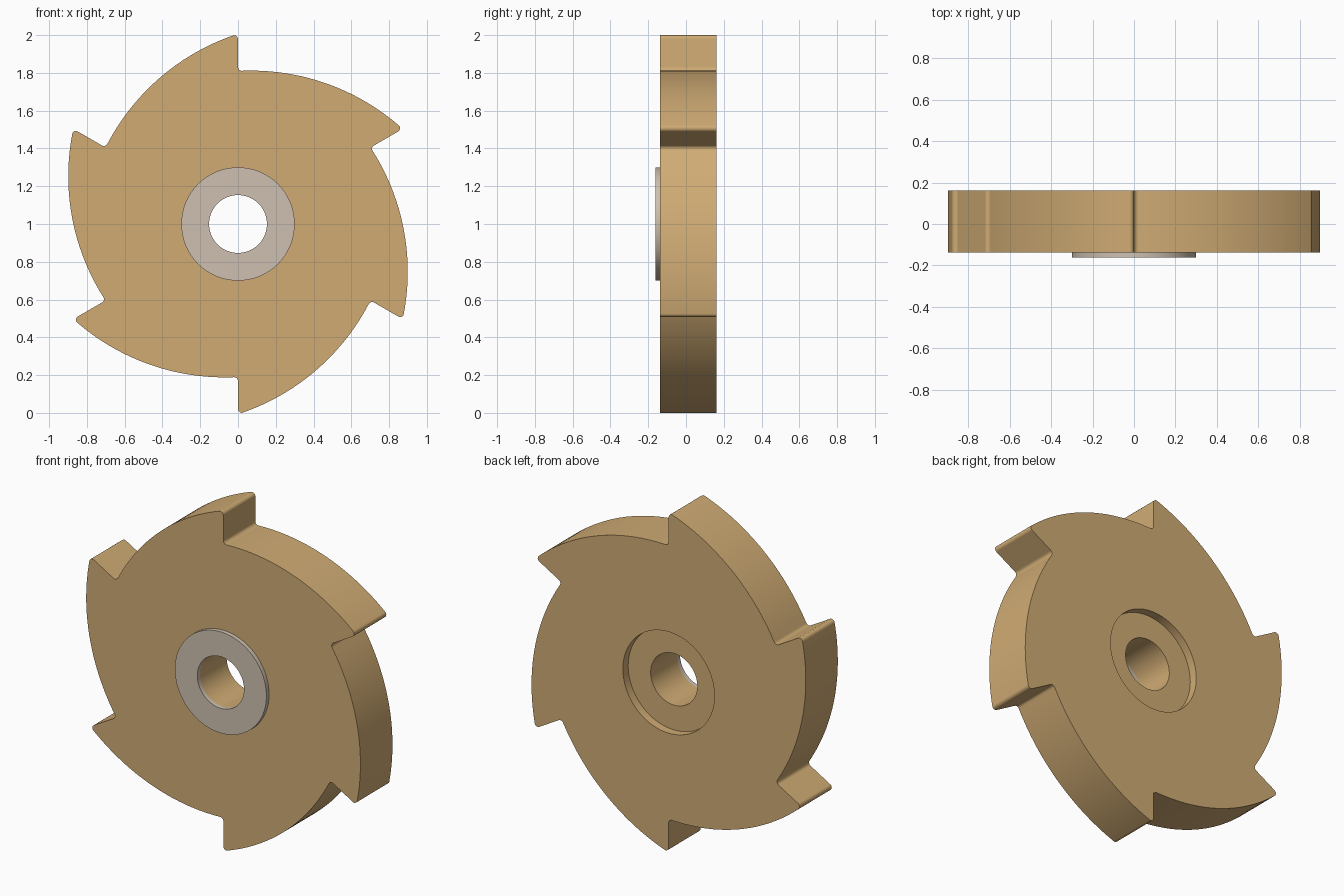
import bpy, bmesh, math
from mathutils import Vector

if "Cube" in bpy.data.objects:
    bpy.data.objects.remove(bpy.data.objects["Cube"])

TEETH = 6
TIP, ROOT = 1.007, 0.81          # tooth radii before rounding
BORE, RING = 0.153, 0.30
Y0, Y1 = -0.1375, 0.1625         # wheel faces
CZ = 1.0                         # axle height


def material(name, rgb):
    m = bpy.data.materials.new(name)
    m.diffuse_color = (*rgb, 1)
    m.use_nodes = True
    m.node_tree.nodes["Principled BSDF"].inputs["Base Color"].default_value = m.diffuse_color
    return m


def prism(name, outline, y0, y1, mat=None):
    """Closed prism from an (x, z) outline, extruded along y."""
    bm = bmesh.new()
    face = bm.faces.new([bm.verts.new((p[0], y0, p[1] + CZ)) for p in outline])
    ext = bmesh.ops.extrude_face_region(bm, geom=[face], use_keep_orig=True)
    verts = [v for v in ext["geom"] if isinstance(v, bmesh.types.BMVert)]
    bmesh.ops.translate(bm, verts=verts, vec=(0, y1 - y0, 0))
    bmesh.ops.recalc_face_normals(bm, faces=bm.faces)
    me = bpy.data.meshes.new(name)
    bm.to_mesh(me)
    bm.free()
    ob = bpy.data.objects.new(name, me)
    bpy.context.collection.objects.link(ob)
    if mat:
        me.materials.append(mat)
    return ob


def circle(r, n=96):
    return [(r * math.cos(2 * math.pi * i / n), r * math.sin(2 * math.pi * i / n)) for i in range(n)]


def cut(ob, cutter):
    mod = ob.modifiers.new("cut", 'BOOLEAN')
    mod.operation, mod.solver, mod.object = 'DIFFERENCE', 'EXACT', cutter
    bpy.context.view_layer.objects.active = ob
    bpy.ops.object.modifier_apply(modifier=mod.name)
    bpy.data.objects.remove(cutter)


def fillet(p, d1, d2, r, n=6):
    """Rounded corner at p between directions d1 and d2."""
    h = d1.angle(d2) / 2
    c = p + (d1 + d2).normalized() * r / math.sin(h)
    t = r / math.tan(h)
    a, b = p + d1 * t - c, p + d2 * t - c
    return [c + a.lerp(b, i / n).normalized() * r for i in range(n + 1)]


def turn(p, a):
    """Rotate a 2D point counter-clockwise."""
    c, s = math.cos(a), math.sin(a)
    return Vector((c * p.x - s * p.y, s * p.x + c * p.y))


def smooth(ob):
    bpy.ops.object.select_all(action='DESELECT')
    ob.select_set(True)
    bpy.context.view_layer.objects.active = ob
    bpy.ops.object.shade_smooth_by_angle(angle=math.radians(30))


# One tooth: rounded tip, radial face, rounded root, long arc to the next tip
step = 2 * math.pi / TEETH
tip, root = Vector((0, TIP)), Vector((0, ROOT))
next_tip = turn(tip, -step)
cx = 0.07
cy = ((TIP ** 2 - ROOT ** 2) / 2 - cx * next_tip.x) / (next_tip.y - ROOT)
center = Vector((cx, cy))
radius = (root - center).length

n = (tip - turn(center, step)).normalized()
tooth = fillet(tip, Vector((-n.y, n.x)), Vector((0, -1)), 0.02)
n = (root - center).normalized()
tooth += fillet(root, Vector((0, 1)), Vector((n.y, -n.x)), 0.02)
d0, d1 = root - center, next_tip - center
a0 = math.atan2(d0.y, d0.x) - 0.03 / radius
a1 = math.atan2(d1.y, d1.x) + 0.025 / radius
for i in range(25):
    a = a0 + (a1 - a0) * i / 24
    tooth.append(center + radius * Vector((math.cos(a), math.sin(a))))

outline = [turn(p, -step * k) for k in range(TEETH) for p in tooth]

tan = material("tan", (0.63, 0.41, 0.175))
grey = material("warm grey", (0.62, 0.53, 0.44))

# Toothed wheel with through bore and shallow recess in the back
wheel = prism("ratchet_wheel", outline, Y0, Y1, tan)
cut(wheel, prism("bore_cutter", circle(BORE), Y0 - 0.2, Y1 + 0.2))
cut(wheel, prism("recess_cutter", circle(RING), Y1 - 0.05, Y1 + 0.2))
smooth(wheel)

# Raised washer on the front
washer = prism("front_washer", circle(RING), Y0 - 0.025, Y0, grey)
cut(washer, prism("washer_cutter", circle(BORE), Y0 - 0.2, Y1 + 0.2))
smooth(washer)
